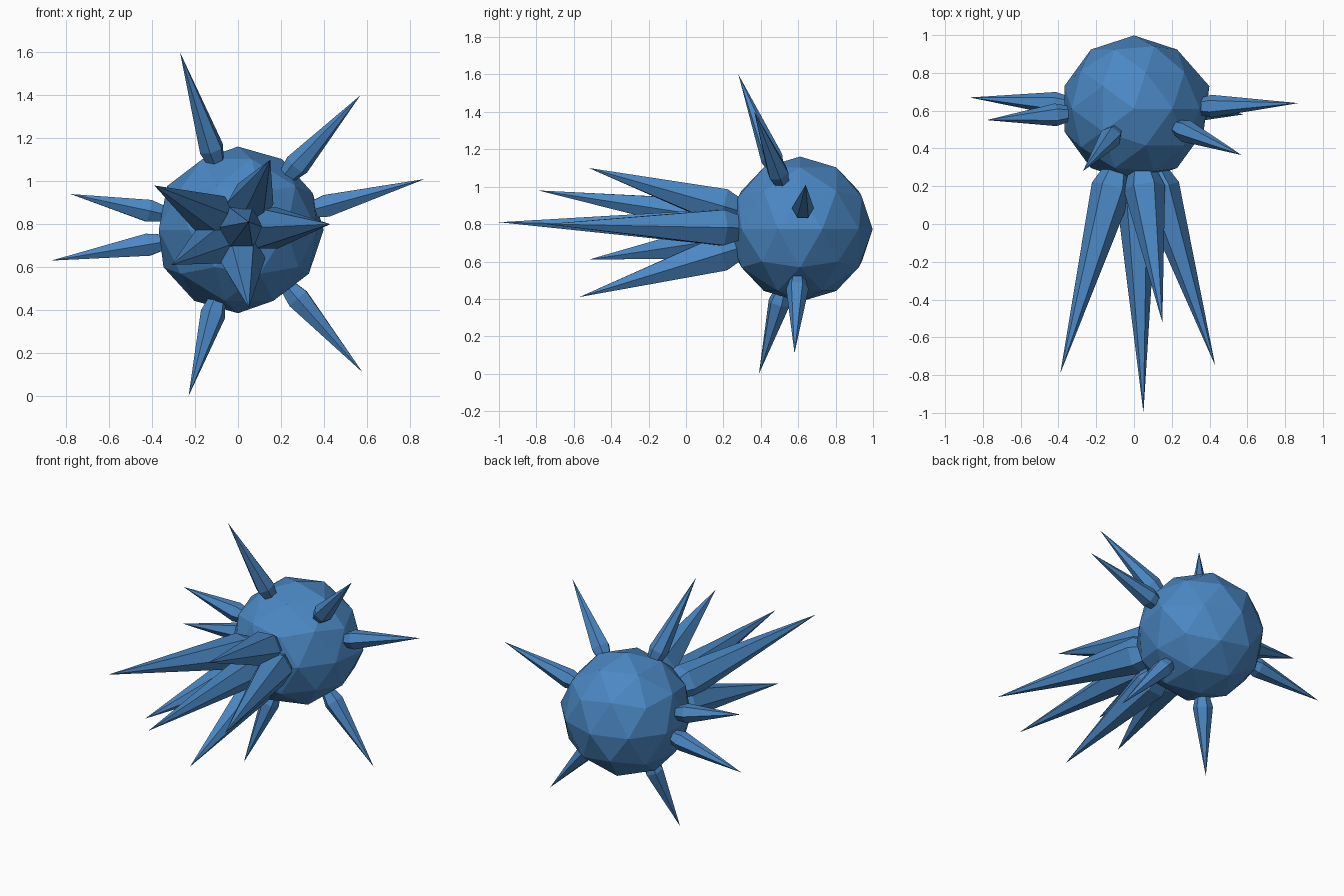
import bpy, bmesh, math
from mathutils import Vector

cube = bpy.data.objects.get("Cube")
if cube:
    bpy.data.objects.remove(cube, do_unlink=True)

CENTRE = Vector((0, 0.61, 0.773))
RADIUS = 0.388

blue = bpy.data.materials.new("steel_blue")
blue.use_nodes = True
color = (0.07, 0.245, 0.55, 1)
blue.diffuse_color = color
bsdf = next(n for n in blue.node_tree.nodes if n.type == 'BSDF_PRINCIPLED')
bsdf.inputs["Base Color"].default_value = color


def add_object(name, bm):
    bmesh.ops.recalc_face_normals(bm, faces=bm.faces)
    mesh = bpy.data.meshes.new(name)
    bm.to_mesh(mesh)
    bm.free()
    mesh.materials.append(blue)
    obj = bpy.data.objects.new(name, mesh)
    bpy.context.collection.objects.link(obj)
    return obj


# Faceted ball, with one corner pulled slightly outwards
bm = bmesh.new()
bmesh.ops.create_icosphere(bm, subdivisions=2, radius=RADIUS)
corner = min(bm.verts, key=lambda v: (v.co - Vector((0.37, 0.12, 0))).length)
corner.co.x += 0.03
add_object("body", bm).location = CENTRE


def spike(name, tip, width, sides=6):
    """Radial spike: narrow foot, wide collar, sharp point."""
    axis = Vector(tip) - CENTRE
    turn = axis.to_track_quat('Z', 'Y')
    collar_at = RADIUS + 0.02 + 0.3 * width
    bm = bmesh.new()
    rings = []
    for r, h in ((width * 0.72, RADIUS - 0.03), (width, collar_at)):
        rings.append([bm.verts.new((r * math.cos(a), r * math.sin(a), h))
                      for a in (math.tau * i / sides for i in range(sides))])
    point = bm.verts.new((0, 0, axis.length))
    foot, collar = rings
    bm.faces.new(foot)
    for i in range(sides):
        j = (i + 1) % sides
        bm.faces.new((foot[i], foot[j], collar[j], collar[i]))
        bm.faces.new((collar[i], collar[j], point))
    bmesh.ops.rotate(bm, verts=bm.verts, matrix=turn.to_matrix())
    add_object(name, bm).location = CENTRE


# Short spikes around the rim
RIM = {
    "upper_right": (-0.27, 0.28, 1.60),
    "upper_left": (0.57, 0.365, 1.40),
    "side_left": (0.87, 0.64, 1.01),
    "lower_left": (0.58, 0.58, 0.11),
    "lower_right": (-0.23, 0.39, 0.0),
    "side_right_low": (-0.87, 0.67, 0.63),
    "side_right_high": (-0.78, 0.55, 0.94),
}
for name, tip in RIM.items():
    spike("rim_spike_" + name, tip, 0.06)

# Long spikes on the front
FRONT = {
    "centre": (0.05, -1.0, 0.81),
    "right_high": (-0.39, -0.79, 0.98),
    "right_low": (-0.31, -0.52, 0.61),
    "top": (0.15, -0.52, 1.10),
    "left": (0.43, -0.75, 0.80),
    "bottom": (0.05, -0.57, 0.41),
}
for name, tip in FRONT.items():
    spike("front_spike_" + name, tip, 0.11)
